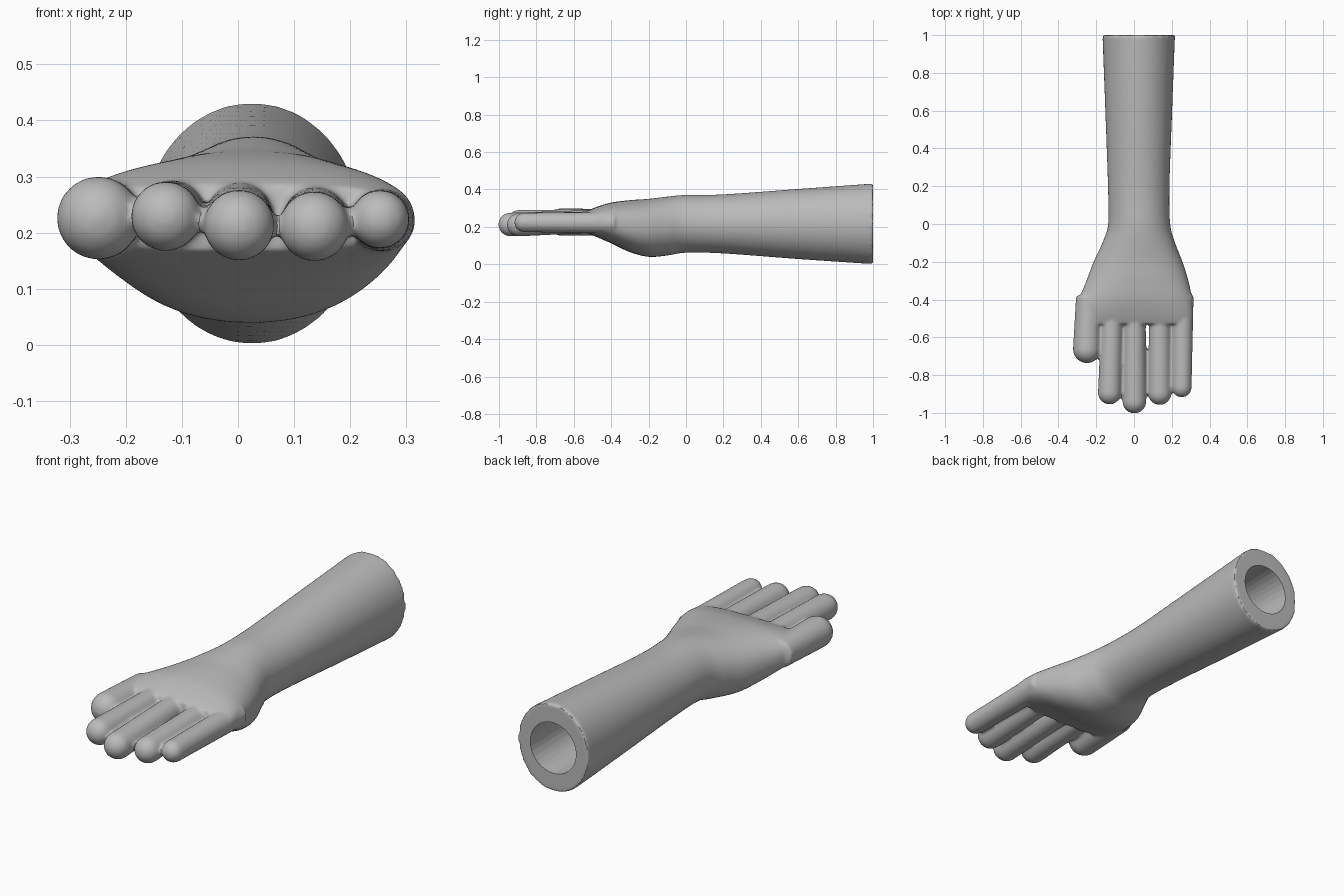
import bpy, bmesh, math
from mathutils import Vector

cube = bpy.data.objects.get("Cube")
if cube:
    bpy.data.objects.remove(cube, do_unlink=True)

skin = bpy.data.materials.new("plain_grey")
skin.use_nodes = True
grey = (0.5, 0.5, 0.5, 1)
skin.diffuse_color = grey
skin.node_tree.nodes["Principled BSDF"].inputs["Base Color"].default_value = grey

SIDES = 48


def ring(bm, y, cx, cz, rx, rz, power=2.0):
    """One superellipse cross-section across the arm's axis."""
    verts = []
    for i in range(SIDES):
        a = 2 * math.pi * i / SIDES
        c, s = math.cos(a), math.sin(a)
        x = math.copysign(abs(c) ** (2 / power), c)
        z = math.copysign(abs(s) ** (2 / power), s)
        verts.append(bm.verts.new((cx + rx * x, y, cz + rz * z)))
    return verts


def loft(bm, sections):
    rings = [ring(bm, *s) for s in sections]
    for a, b in zip(rings, rings[1:]):
        for i in range(SIDES):
            j = (i + 1) % SIDES
            bm.faces.new((a[i], a[j], b[j], b[i]))
    bm.faces.new(reversed(rings[0]))
    bm.faces.new(rings[-1])


def smooth_sections(keys, steps=6):
    """Catmull-Rom between key sections."""
    pts = [Vector(k) for k in keys]
    pts = [pts[0]] + pts + [pts[-1]]
    out = []
    for p0, p1, p2, p3 in zip(pts, pts[1:], pts[2:], pts[3:]):
        for k in range(steps):
            t = k / steps
            out.append(0.5 * (2 * p1 + (p2 - p0) * t
                              + (2 * p0 - 5 * p1 + 4 * p2 - p3) * t * t
                              + (3 * p1 - p0 - 3 * p2 + p3) * t ** 3))
    return out + [pts[-1]]


def body_section(y, x0, x1, z0, z1, power):
    return (y, (x0 + x1) / 2, (z0 + z1) / 2, (x1 - x0) / 2, (z1 - z0) / 2, power)


def finger(bm, root, tip, r_root, r_tip):
    """Tapered round finger with a domed end; points are (x, y, z)."""
    root, tip = Vector(root), Vector(tip)
    end = tip + Vector((0, r_tip, 0))
    secs = []
    for k in range(9):
        p = root.lerp(end, k / 8)
        r = r_root + (r_tip - r_root) * k / 8
        secs.append((p.y, p.x, p.z, r, r))
    for k in range(1, 9):
        a = math.pi / 2 * k / 8.3
        r = r_tip * math.cos(a)
        secs.append((end.y - r_tip * math.sin(a), tip.x, tip.z, r, r))
    loft(bm, secs)


bm = bmesh.new()

# Forearm, wrist and palm: y, x range, z range, squareness
body = [
    (1.00, -0.167, 0.217, 0.001, 0.432, 2.0),
    (0.60, -0.152, 0.202, 0.028, 0.403, 2.0),
    (0.20, -0.138, 0.188, 0.058, 0.374, 2.0),
    (0.00, -0.137, 0.192, 0.062, 0.371, 2.0),
    (-0.10, -0.168, 0.218, 0.047, 0.362, 2.1),
    (-0.20, -0.214, 0.257, 0.040, 0.350, 2.2),
    (-0.30, -0.252, 0.288, 0.065, 0.343, 2.3),
    (-0.40, -0.292, 0.309, 0.112, 0.330, 2.5),
    (-0.48, -0.310, 0.314, 0.147, 0.306, 2.8),
    (-0.53, -0.300, 0.308, 0.168, 0.285, 3.0),
]
loft(bm, smooth_sections([body_section(*k) for k in body]))

# Thumb and four fingers
for args in [
    ((-0.238, -0.38, 0.225), (-0.249, -0.737, 0.226), 0.069, 0.074),
    ((-0.112, -0.38, 0.240), (-0.129, -0.955, 0.229), 0.055, 0.062),
    ((0.003, -0.38, 0.238), (0.002, -1.003, 0.213), 0.057, 0.063),
    ((0.138, -0.38, 0.230), (0.136, -0.958, 0.211), 0.056, 0.062),
    ((0.258, -0.38, 0.222), (0.253, -0.918, 0.224), 0.058, 0.052),
]:
    finger(bm, *args)

bmesh.ops.recalc_face_normals(bm, faces=bm.faces[:])
mesh = bpy.data.meshes.new("hand_and_forearm")
bm.to_mesh(mesh)
bm.free()
arm = bpy.data.objects.new("hand_and_forearm", mesh)
bpy.context.collection.objects.link(arm)
mesh.materials.append(skin)

# Round hole in the open end of the forearm
bpy.ops.mesh.primitive_cylinder_add(vertices=32, radius=0.125, depth=1.0,
                                    location=(0.025, 0.7, 0.216),
                                    rotation=(math.pi / 2, 0, 0))
bore = bpy.context.object
bore.name = "bore_cutter"
bore.data.materials.append(skin)

# Fuse, blend the webbing, then cut the hole
remesh = arm.modifiers.new("fuse", "REMESH")
remesh.mode = "VOXEL"
remesh.voxel_size = 0.008
blend = arm.modifiers.new("blend", "SMOOTH")
blend.factor = 0.5
blend.iterations = 8
cut = arm.modifiers.new("hole", "BOOLEAN")
cut.operation = "DIFFERENCE"
cut.solver = "EXACT"
cut.object = bore

bpy.ops.object.select_all(action="DESELECT")
arm.select_set(True)
bpy.context.view_layer.objects.active = arm
for name in ("fuse", "blend", "hole"):
    bpy.ops.object.modifier_apply(modifier=name)
bpy.data.objects.remove(bore, do_unlink=True)

arm.data.materials.clear()
arm.data.materials.append(skin)
bpy.ops.object.shade_smooth_by_angle(angle=math.radians(40))
